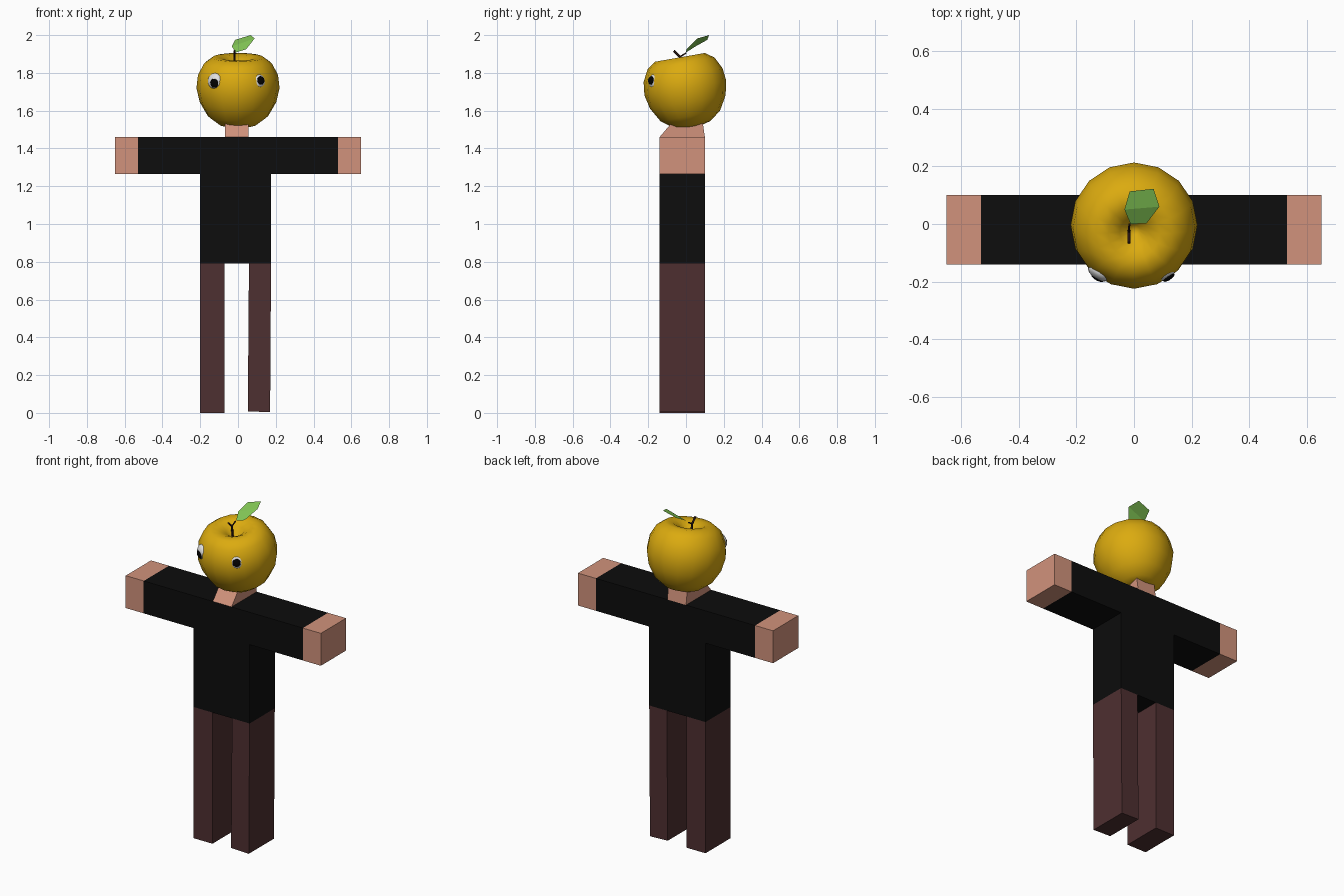
import bpy, bmesh, math
from mathutils import Vector, Matrix

if "Cube" in bpy.data.objects:
    bpy.data.objects.remove(bpy.data.objects["Cube"])


def mat(name, r, g, b):
    lin = [(c / 12.92 if c < 0.04045 else ((c + 0.055) / 1.055) ** 2.4) for c in (r, g, b)]
    m = bpy.data.materials.new(name)
    m.diffuse_color = (*lin, 1)
    m.use_nodes = True
    m.node_tree.nodes["Principled BSDF"].inputs["Base Color"].default_value = m.diffuse_color
    return m


SHIRT = mat("black", 0.05, 0.05, 0.05)
SKIN = mat("skin", 0.82, 0.575, 0.485)
TROUSER = mat("dark maroon", 0.305, 0.185, 0.19)
APPLE = mat("golden yellow", 0.86, 0.67, 0.06)
WHITE = mat("eye white", 0.88, 0.88, 0.88)
PUPIL = mat("pupil black", 0.01, 0.01, 0.01)
STEM = mat("stem brown", 0.2, 0.11, 0.1)
LEAF = mat("leaf green", 0.52, 0.79, 0.34)

Y0, Y1 = -0.14, 0.10


def finish(name, bm, material, smooth=False, closed=True):
    if closed:
        bmesh.ops.recalc_face_normals(bm, faces=bm.faces)
    me = bpy.data.meshes.new(name)
    bm.to_mesh(me)
    bm.free()
    me.materials.append(material)
    for p in me.polygons:
        p.use_smooth = smooth
    ob = bpy.data.objects.new(name, me)
    bpy.context.collection.objects.link(ob)
    return ob


def extrude_profile(name, pts, material):
    """Extrude an (x, z) outline through the body's depth."""
    bm = bmesh.new()
    face = bm.faces.new([bm.verts.new((x, Y0, z)) for x, z in pts])
    ext = bmesh.ops.extrude_face_region(bm, geom=[face])
    vs = [g for g in ext["geom"] if isinstance(g, bmesh.types.BMVert)]
    bmesh.ops.translate(bm, verts=vs, vec=(0, Y1 - Y0, 0))
    return finish(name, bm, material)


# Shirt: T-shaped torso with sleeves
extrude_profile("shirt", [(-0.20, 0.79), (0.175, 0.79), (0.175, 1.265), (0.53, 1.265),
                          (0.53, 1.46), (-0.53, 1.46), (-0.53, 1.265), (-0.20, 1.265)], SHIRT)

# Hands
for side, s in (("left", -1), ("right", 1)):
    extrude_profile(side + "_hand", [(s * 0.53, 1.265), (s * 0.65, 1.265),
                                     (s * 0.65, 1.46), (s * 0.53, 1.46)], SKIN)

# Legs, the right one leaning slightly
extrude_profile("left_leg", [(-0.20, 0), (-0.072, 0), (-0.072, 0.79), (-0.20, 0.79)], TROUSER)
extrude_profile("right_leg", [(0.052, 0.008), (0.17, 0.004), (0.175, 0.79), (0.058, 0.79)], TROUSER)

# Neck: wedge with a sloped front
neck = extrude_profile("neck", [(-0.07, 1.46), (0.055, 1.46), (0.055, 1.56), (-0.07, 1.56)], SKIN)
for v in neck.data.vertices:
    if v.co.z > 1.5:
        v.co.y = -0.055 if v.co.y < 0 else 0.085

# Apple head: spun profile, tipped forward
profile = [(0, -0.17), (0.05, -0.188), (0.10, -0.175), (0.16, -0.13), (0.203, -0.055),
           (0.22, 0.02), (0.212, 0.09), (0.18, 0.152), (0.135, 0.185), (0.09, 0.183),
           (0.05, 0.16), (0.02, 0.125), (0, 0.115)]
bm = bmesh.new()
vs = [bm.verts.new((0, r, z)) for r, z in profile]
es = [bm.edges.new(p) for p in zip(vs, vs[1:])]
bmesh.ops.spin(bm, geom=vs + es, cent=(0, 0, 0), axis=(0, 0, 1), angle=2 * math.pi, steps=16)
bmesh.ops.remove_doubles(bm, verts=bm.verts, dist=0.0005)
bm.transform(Matrix.Translation((0, 0, 1.70)) @ Matrix.Rotation(math.radians(10), 4, 'X'))
finish("apple_head", bm, APPLE, smooth=True)


# Eyes: flattened balls facing outward, with thin pupils
def ball(name, centre, normal, radius, depth, material):
    bm = bmesh.new()
    bmesh.ops.create_uvsphere(bm, u_segments=14, v_segments=8, radius=1)
    rot = Vector(normal).to_track_quat('Z', 'Y').to_matrix().to_4x4()
    bm.transform(Matrix.Translation(centre) @ rot @ Matrix.Diagonal((radius, radius, depth, 1)))
    finish(name, bm, material, smooth=True)


ball("left_eye", (-0.122, -0.168, 1.757), (-0.55, -0.8, 0.1), 0.043, 0.024, WHITE)
ball("left_pupil", (-0.126, -0.188, 1.745), (-0.45, -0.85, -0.15), 0.024, 0.008, PUPIL)
ball("right_eye", (0.112, -0.170, 1.756), (0.55, -0.8, 0.1), 0.038, 0.021, WHITE)
ball("right_pupil", (0.121, -0.186, 1.760), (0.55, -0.8, 0.1), 0.023, 0.008, PUPIL)


# Forked stem
def twig(name, a, b, radius):
    a, b = Vector(a), Vector(b)
    bm = bmesh.new()
    bmesh.ops.create_cone(bm, cap_ends=True, segments=6, radius1=radius, radius2=radius,
                          depth=(b - a).length)
    rot = (b - a).to_track_quat('Z', 'Y').to_matrix().to_4x4()
    bm.transform(Matrix.Translation((a + b) / 2) @ rot)
    finish(name, bm, STEM)


fork = (-0.018, -0.032, 1.885)
twig("stem", (-0.018, -0.022, 1.80), fork, 0.006)
twig("stem_front_branch", fork, (-0.018, -0.065, 1.917), 0.006)
twig("stem_back_branch", fork, (-0.016, 0.0, 1.905), 0.004)

# Leaf: folded sheet
bm = bmesh.new()
a, b, c, d, e, f = [bm.verts.new(p) for p in (
    (-0.012, 0.0, 1.908), (0.043, 0.002, 1.925), (0.088, 0.06, 1.982),
    (0.068, 0.122, 2.0), (-0.015, 0.113, 1.975), (-0.033, 0.05, 1.94))]
bm.faces.new((a, b, c, f))
bm.faces.new((f, c, d, e))
finish("leaf", bm, LEAF, closed=False)
